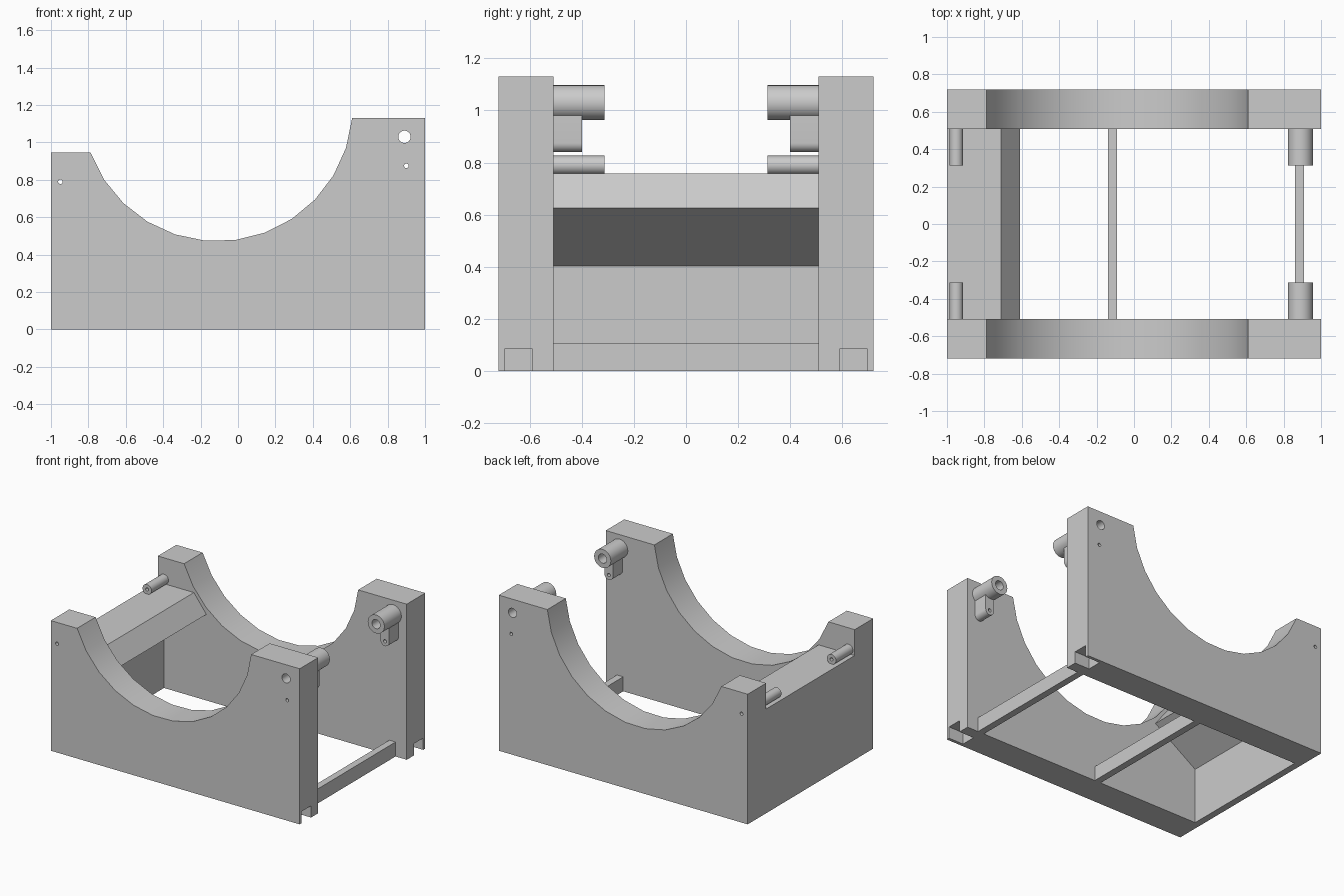
import bpy, bmesh
from math import sin, cos, pi, radians

if "Cube" in bpy.data.objects:
    bpy.data.objects.remove(bpy.data.objects["Cube"])

IN, OUT = 0.508, 0.72          # inner and outer face of the side plates


def prism(name, pts, y0, y1):
    """Extrude an (x, z) profile along y."""
    bm = bmesh.new()
    face = bm.faces.new([bm.verts.new((x, y0, z)) for x, z in pts])
    new = bmesh.ops.extrude_face_region(bm, geom=[face])["geom"]
    bmesh.ops.translate(bm, vec=(0, y1 - y0, 0),
                        verts=[v for v in new if isinstance(v, bmesh.types.BMVert)])
    bmesh.ops.recalc_face_normals(bm, faces=bm.faces[:])
    mesh = bpy.data.meshes.new(name)
    bm.to_mesh(mesh)
    bm.free()
    ob = bpy.data.objects.new(name, mesh)
    bpy.context.collection.objects.link(ob)
    return ob


def arc(cx, cz, r, a0, a1, n):
    return [(cx + r * cos(radians(a0 + (a1 - a0) * i / n)),
             cz + r * sin(radians(a0 + (a1 - a0) * i / n))) for i in range(n + 1)]


def rod(name, x, z, r, y0, y1, n=32):
    return prism(name, arc(x, z, r, 0, 360, n)[:-1], y0, y1)


def box(name, x0, x1, y0, y1, z0, z1):
    return prism(name, [(x0, z0), (x1, z0), (x1, z1), (x0, z1)], y0, y1)


def finish(ob, cutters=(), mirror=False):
    """Cut the holes, mirror to the other side and shade."""
    bpy.ops.object.select_all(action='DESELECT')
    bpy.context.view_layer.objects.active = ob
    ob.select_set(True)
    for c in cutters:
        m = ob.modifiers.new("cut", 'BOOLEAN')
        m.operation, m.solver, m.object = 'DIFFERENCE', 'EXACT', c
        bpy.ops.object.modifier_apply(modifier=m.name)
    if mirror:
        m = ob.modifiers.new("mirror", 'MIRROR')
        m.use_axis = (False, True, False)
        m.use_mirror_merge = False
        bpy.ops.object.modifier_apply(modifier=m.name)
    bpy.ops.object.shade_smooth_by_angle(angle=radians(30))


# Cutters: three bores and the foot notch
pivot_bore = rod("cut_pivot", 0.89, 1.03, 0.033, 0.2, 0.9)
pin_bore = rod("cut_pin", 0.90, 0.875, 0.012, 0.2, 0.9, 16)
rear_bore = rod("cut_rear", -0.95, 0.79, 0.012, 0.2, 0.9, 16)
notch = box("cut_notch", 0.88, 1.1, 0.59, 0.697, -0.1, 0.085)
cutters = [pivot_bore, pin_bore, rear_bore, notch]

# Side plates with the cradle cut-out
plate = prism("side_plates",
              [(-1, 0), (1, 0), (1, 1.13)]
              + arc(-0.11, 1.195, 0.723, -5.2, -159.8, 12) + [(-1, 0.945)],
              IN, OUT)
finish(plate, cutters, True)

# Pivot bosses, lower pin lugs and rear bosses
finish(rod("pivot_bosses", 0.89, 1.03, 0.067, 0.313, IN), [pivot_bore], True)
lug = prism("pin_lugs", arc(0.90, 0.875, 0.035, 180, 360, 16)
            + [(0.935, 0.98), (0.865, 0.98)], 0.40, IN)
finish(lug, [pin_bore], True)
finish(rod("rear_bosses", -0.95, 0.79, 0.036, 0.313, IN), [rear_bore], True)

# End wall with its overhanging shelf
finish(prism("end_wall_shelf",
             [(-1, 0), (-0.95, 0), (-0.95, 0.403), (-0.61, 0.625),
              (-0.71, 0.757), (-1, 0.757)], -IN, IN))

# Cross bars
for name, x in (("middle_cross_bar", -0.115), ("open_end_cross_bar", 0.885)):
    finish(box(name, x - 0.025, x + 0.025, -IN, IN, 0, 0.105))

for c in cutters:
    bpy.data.objects.remove(c, do_unlink=True)
